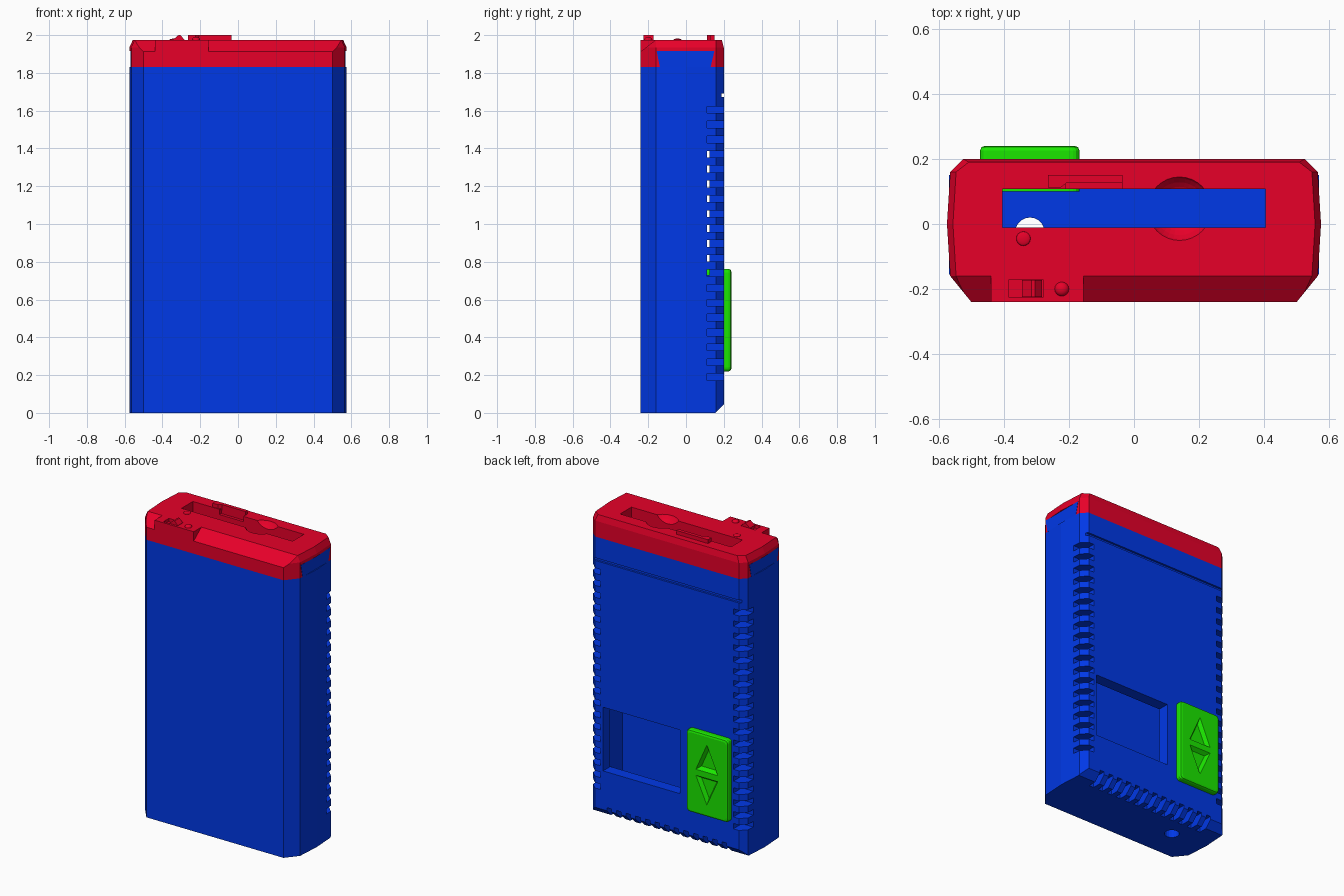
import bpy, bmesh, math

if "Cube" in bpy.data.objects:
    bpy.data.objects.remove(bpy.data.objects["Cube"])

def material(name, rgb):
    m = bpy.data.materials.new(name)
    m.diffuse_color = (*rgb, 1)
    m.use_nodes = True
    m.node_tree.nodes["Principled BSDF"].inputs["Base Color"].default_value = m.diffuse_color
    return m

BLUE = material("blue", (0.0, 0.04, 0.8))
RED = material("red", (0.8, 0.0, 0.022))
GREEN = material("green", (0.012, 0.88, 0.0))

def finish(name, bm, mat):
    bmesh.ops.recalc_face_normals(bm, faces=bm.faces)
    me = bpy.data.meshes.new(name)
    bm.to_mesh(me)
    bm.free()
    ob = bpy.data.objects.new(name, me)
    bpy.context.collection.objects.link(ob)
    me.materials.append(mat)
    return ob

def add_loft(bm, rings):
    vs = [[bm.verts.new(p) for p in r] for r in rings]
    n = len(vs[0])
    bm.faces.new(vs[0])
    bm.faces.new(vs[-1])
    for a, b in zip(vs, vs[1:]):
        for i in range(n):
            j = (i + 1) % n
            bm.faces.new((a[i], a[j], b[j], b[i]))

def loft(name, mat, *solids):
    bm = bmesh.new()
    for rings in solids:
        add_loft(bm, rings)
    return finish(name, bm, mat)

def box(x0, x1, y0, y1, z0, z1):
    return [[(x0, y0, z), (x1, y0, z), (x1, y1, z), (x0, y1, z)] for z in (z0, z1)]

def along_x(pts, x0, x1):
    return [[(x, y, z) for y, z in pts] for x in (x0, x1)]

def cut(target, *solids, cutter=None):
    c = cutter or loft("cutter", target.data.materials[0], *solids)
    c.hide_render = True
    m = target.modifiers.new("cut", 'BOOLEAN')
    m.operation, m.solver, m.object = 'DIFFERENCE', 'EXACT', c
    bpy.context.view_layer.objects.active = target
    bpy.ops.object.modifier_apply(modifier=m.name)
    bpy.data.objects.remove(c)

# shared plan outline of the case
half = [(0.5, -0.24), (0.565, -0.16), (0.575, 0.0), (0.565, 0.16), (0.525, 0.2)]
plan = half + [(-x, y) for x, y in reversed(half)]

# main case with hollow inside
body = loft("case_body", BLUE, [[(x, y, z) for x, y in plan] for z in (0, 1.83)])
cut(body, along_x([(0.155, 0), (0.11, -0.045), (0.3, -0.045), (0.3, 0.145)], -0.7, 0.7))
cut(body, box(-0.47, 0.47, -0.01, 0.125, 0.1, 0.75))
cut(body, box(-0.49, 0.49, -0.01, 0.125, 0.73, 1.4))
cut(body, box(-0.405, 0.405, -0.01, 0.108, 1.3, 1.9))

# display window
cut(body, box(-0.095, 0.465, 0.1, 0.3, 0.3, 0.72))

# grip grooves on both back corners and the bottom back edge
grooves = []
for k in range(19):
    z = 0.19 + 0.0786 * k
    for s in (-1, 1):
        a, b = sorted((s * 0.485, s * 0.7))
        grooves.append(box(a, b, 0.11, 0.3, z - 0.018, z + 0.018))
cut(body, *grooves)
cut(body, *[box(x - 0.017, x + 0.017, 0.1, 0.3, -0.1, 0.065)
            for x in [0.07 * i for i in range(-6, 7)]])

# seam groove across the back
cut(body, box(-0.7, 0.7, 0.187, 0.3, 1.672, 1.69))

# round hole in the bottom
ring = [(math.cos(i * math.tau / 20) * 0.045 - 0.32,
         math.sin(i * math.tau / 20) * 0.045 - 0.025) for i in range(20)]
cut(body, [[(x, y, z) for x, y in ring] for z in (-0.1, 0.2)])

# top cap with chamfered rim
cap_rings = [[(x, y, z) for x, y in plan] for z in (1.83, 1.935)]
cap_rings.append([(x * 0.968, min(y, 0.19), 1.975) for x, y in plan])
cap = loft("top_cap", RED, cap_rings)
wedge = [(-0.24, 1.913), (-0.16, 1.975), (-0.16, 2.1), (-0.4, 2.1), (-0.4, 1.913)]
cut(cap, along_x(wedge, -0.155, 0.7), along_x(wedge, -0.7, -0.44))

# dovetail tabs of the case reaching into the cap sides
tab = [(-0.138, 1.83), (0.13, 1.83), (0.15, 1.915), (-0.155, 1.915)]
cut(cap, along_x(tab, 0.5, 0.7), along_x(tab, -0.7, -0.5))
loft("side_tabs", BLUE, along_x(tab, 0.49, 0.568), along_x(tab, -0.568, -0.49))

# card slot, finger scoop, latch recess and switch recess
cut(cap, box(-0.405, 0.405, -0.01, 0.108, 1.7, 2.1))
bm = bmesh.new()
bmesh.ops.create_uvsphere(bm, u_segments=32, v_segments=20, radius=0.115)
for v in bm.verts:
    v.co.x += 0.14
    v.co.y += 0.047
    v.co.z += 2.035
cut(cap, cutter=finish("scoop_cutter", bm, RED))
cut(cap, box(-0.21, -0.035, 0.1, 0.127, 1.94, 2.1))
cut(cap, box(-0.385, -0.28, -0.226, -0.17, 1.955, 2.1))

# latch bar behind the slot
latch = [(-0.265, 0.112), (-0.225, 0.112), (-0.207, 0.127), (-0.035, 0.127),
         (-0.035, 0.15), (-0.265, 0.15)]
loft("latch_bar", RED, [[(x, y, z) for x, y in latch] for z in (1.96, 2.0)])

# slide switch knob
knob = [(-0.345, 1.95), (-0.345, 1.975), (-0.315, 2.0), (-0.305, 2.0),
        (-0.283, 1.975), (-0.283, 1.95)]
loft("switch_knob", RED, [[(x, y, z) for x, z in knob] for y in (-0.224, -0.172)])

# two low round bumps
for name, x, y, h in (("front_bump", -0.222, -0.2, 0.7), ("slot_bump", -0.34, -0.045, 0.3)):
    bm = bmesh.new()
    bmesh.ops.create_uvsphere(bm, u_segments=16, v_segments=10, radius=0.022)
    for v in bm.verts:
        v.co = (v.co.x + x, v.co.y + y, v.co.z * h + 1.975)
    ob = finish(name, bm, RED)
    for p in ob.data.polygons:
        p.use_smooth = True

# green rocker button with rounded rim
def rocker_ring(y, d, r=0.02):
    pts = []
    for cx, cz, a0 in ((-0.168, 0.762, 0), (-0.473, 0.762, 90),
                       (-0.473, 0.22, 180), (-0.168, 0.22, 270)):
        sx, sz = (1 if cx > -0.3 else -1), (1 if cz > 0.5 else -1)
        for a in (0, 30, 60, 90):
            t = math.radians(a0 + a)
            pts.append((cx - sx * (r + d) + r * math.cos(t), y,
                        cz - sz * (r + d) + r * math.sin(t)))
    return pts

button = loft("rocker_button", GREEN, [rocker_ring(0.1, 0), rocker_ring(0.226, 0),
              rocker_ring(0.236, 0.004), rocker_ring(0.24, 0.014)])

# recessed up and down arrows
def arrow(base, tip):
    mid = (base * 2 + tip) / 3
    tri = [(-0.08, base), (0.08, base), (0, tip)]
    return [[(-0.32 + x * s, y, mid + (z - mid) * s) for x, z in tri]
            for y, s in ((0.25, 1.1), (0.24, 1.0), (0.215, 0.7))]

cut(button, arrow(0.515, 0.695), arrow(0.475, 0.3))
